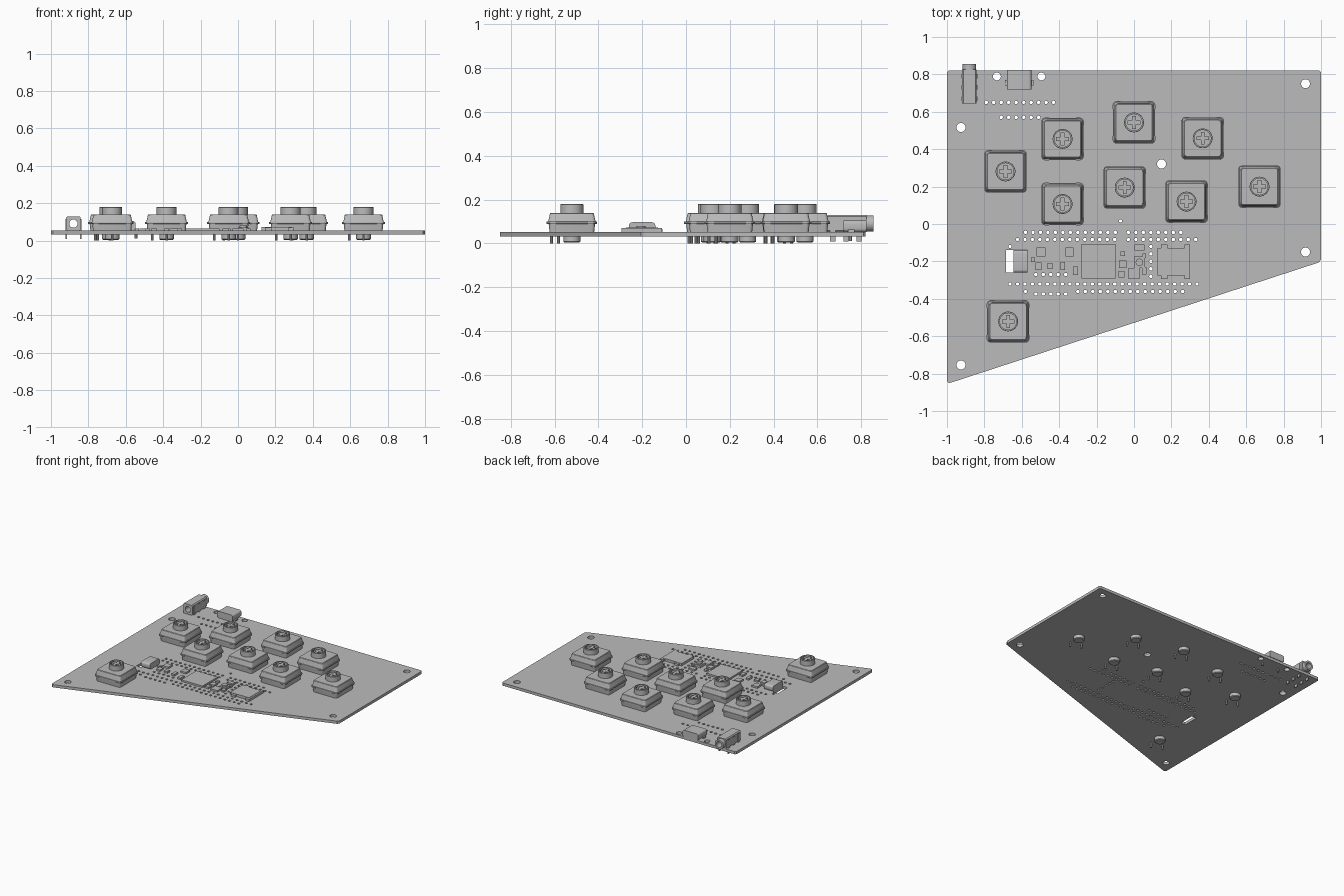
import bpy, bmesh, math
from mathutils import Matrix, Vector

cube = bpy.data.objects.get("Cube")
if cube:
    bpy.data.objects.remove(cube)

grey = bpy.data.materials.new("plain grey")
grey.use_nodes = True
COLOUR = (0.5, 0.5, 0.5, 1)
grey.diffuse_color = COLOUR
grey.node_tree.nodes["Principled BSDF"].inputs["Base Color"].default_value = COLOUR

BOTTOM, TOP = 0.032, 0.053      # circuit board faces


def place(name, mesh, at=(0, 0, 0)):
    ob = bpy.data.objects.new(name, mesh)
    ob.location = at
    bpy.context.collection.objects.link(ob)
    return ob


def finish(name, bm):
    bmesh.ops.recalc_face_normals(bm, faces=bm.faces)
    mesh = bpy.data.meshes.new(name)
    bm.to_mesh(mesh)
    bm.free()
    mesh.materials.append(grey)
    mesh.shade_smooth()
    mesh.set_sharp_from_angle(angle=math.radians(30))
    return mesh


def add_box(bm, x0, x1, y0, y1, z0, z1):
    m = Matrix.Translation(((x0 + x1) / 2, (y0 + y1) / 2, (z0 + z1) / 2))
    bmesh.ops.create_cube(bm, size=1, matrix=m @ Matrix.Diagonal((x1 - x0, y1 - y0, z1 - z0, 1)))


def add_rod(bm, x, y, r, z0, z1, sides=24):
    bmesh.ops.create_cone(bm, cap_ends=True, segments=sides, radius1=r, radius2=r,
                          depth=z1 - z0, matrix=Matrix.Translation((x, y, (z0 + z1) / 2)))


def add_loft(bm, rings, closed=False):
    """Skin equal-length loops of points; cap the ends or join last to first."""
    loops = [[bm.verts.new(p) for p in ring] for ring in rings]
    pairs = list(zip(loops, loops[1:]))
    if closed:
        pairs.append((loops[-1], loops[0]))
    else:
        bm.faces.new(loops[0])
        bm.faces.new(loops[-1])
    n = len(loops[0])
    for a, b in pairs:
        for i in range(n):
            j = (i + 1) % n
            bm.faces.new((a[i], a[j], b[j], b[i]))


def circle(x, y, r, n=24):
    return [(x + r * math.cos(math.tau * i / n), y + r * math.sin(math.tau * i / n)) for i in range(n)]


def round_square(half, z, r=0.014, steps=3):
    pts = []
    for q in range(4):
        cx, cy = [(1, 1), (-1, 1), (-1, -1), (1, -1)][q]
        for s in range(steps + 1):
            a = (q + s / steps) * math.pi / 2
            pts.append((cx * (half - r) + r * math.cos(a), cy * (half - r) + r * math.sin(a), z))
    return pts


# Circuit board: filled outline with mounting holes and rows of pin holes
curve = bpy.data.curves.new("circuit_board", "CURVE")
curve.dimensions, curve.fill_mode = "2D", "BOTH"
curve.extrude = (TOP - BOTTOM) / 2


def loop(points):
    spline = curve.splines.new("POLY")
    spline.points.add(len(points) - 1)
    for p, (x, y) in zip(spline.points, points):
        p.co = (x, y, 0, 1)
    spline.use_cyclic_u = True


loop([(-1, .81), (-.99, .82), (.99, .82), (1, .81), (1, -.19), (.99, -.205),
      (-.975, -.847), (-.99, -.85), (-1, -.84)])
for x, y in [(.917, .75), (.917, -.15), (-.925, -.754), (-.925, .516), (.147, .321)]:
    loop(circle(x, y, .024))
for x in (-.733, -.495):
    loop(circle(x, .789, .021))
loop(circle(-.072, .016, .009, 10))
loop([(-.685, -.14), (-.645, -.14), (-.645, -.26), (-.685, -.26)])
PITCH = .04
rows = [(-.58, -.045, 13), (-.03, -.045, 8), (-.623, -.083, 14), (-.03, -.083, 10),
        (-.663, -.321, 26), (-.3, -.361, 15), (-.58, -.361, 1), (-.525, -.27, 5),
        (-.525, -.374, 5), (-.79, .65, 10), (-.71, .57, 6), (-.663, -.12, 1)]
for x, y, count in rows:
    for i in range(count):
        loop(circle(x + i * PITCH, y, .0095, 10))
for i in range(5):
    loop(circle(.09, -.12 - i * PITCH, .0095, 10))
temp = bpy.data.objects.new("board_outline", curve)
bpy.context.collection.objects.link(temp)
bpy.context.view_layer.update()
board = bpy.data.meshes.new_from_object(temp.evaluated_get(bpy.context.evaluated_depsgraph_get()))
bpy.data.objects.remove(temp)
board.materials.clear()
board.materials.append(grey)
board.shade_flat()
place("circuit_board", board, (0, 0, (TOP + BOTTOM) / 2))

# Key switch body: tapered housing with a lip and side clips
bm = bmesh.new()
add_loft(bm, [round_square(h, z) for h, z in
              [(.102, TOP), (.106, .09), (.112, .091), (.112, .099), (.108, .1), (.1, .137), (.097, .14)]])
for s in (-1, 1):
    for t in (-.085, .085):
        add_box(bm, *sorted((s * .1, s * .115)), t - .012, t + .012, .09, .1)
        add_box(bm, t - .012, t + .012, *sorted((s * .1, s * .115)), .09, .1)
body = finish("switch_body", bm)

# Key stem: hollow collar around a cross
bm = bmesh.new()
add_loft(bm, [[(x, y, z) for x, y in circle(0, 0, r, 32)] for r, z in
              [(.053, .138), (.053, .178), (.051, .18), (.044, .18), (.044, .138)]], closed=True)
stem = finish("switch_stem", bm)
bm = bmesh.new()
add_box(bm, -.034, .034, -.01, .01, .138, .176)
add_box(bm, -.01, .01, -.034, .034, .138, .1758)
cross = finish("switch_cross", bm)

# Underside peg and two solder pins
bm = bmesh.new()
add_loft(bm, [[(x, y, z) for x, y in circle(0, 0, r)] for r, z in
              [(.033, .004), (.039, .009), (.039, .04)]])
peg = finish("switch_peg", bm)
bm = bmesh.new()
for x, y in [(0, -.094), (-.076, -.062)]:
    add_rod(bm, x, y, .007, 0, .04, 10)
pins = finish("switch_pins", bm)

switches = [(-.687, .281), (-.382, .455), (0, .543), (.367, .458), (-.382, .107),
            (-.05, .195), (.281, .12), (.671, .2), (-.673, -.521)]
for x, y in switches:
    for mesh in (body, stem, cross, peg, pins):
        place(mesh.name, mesh, (x, y, 0))

# Audio socket: block and round neck with a bore running right through
JX, JZ = -.88, .091


def socket_ring(y, r, square):
    pts = []
    for i in range(32):
        a = math.tau * (i + .5) / 32
        c, s = math.cos(a), math.sin(a)
        k = r / max(abs(c), abs(s)) if square else r
        pts.append((JX + k * c, y, JZ + k * s))
    return pts


bm = bmesh.new()
add_loft(bm, [socket_ring(*ring) for ring in
              [(.645, .022, False), (.645, .039, True), (.825, .039, True),
               (.825, .036, False), (.855, .036, False), (.855, .022, False)]], closed=True)
for y in (.67, .73, .79):
    for s in (-1, 1):
        add_box(bm, JX + s * .038 - .004, JX + s * .038 + .004, y - .012, y + .012, .01, .115)
place("audio_socket", finish("audio_socket", bm))

# USB sockets: rounded metal shells lying on the board
def usb(name, x0, x1, y0, y1, z1, along_x):
    bm = bmesh.new()
    add_box(bm, x0, x1, y0, y1, TOP, z1)
    axis = Vector((1, 0, 0)) if along_x else Vector((0, 1, 0))
    edges = [e for e in bm.edges
             if abs((e.verts[0].co - e.verts[1].co).normalized().dot(axis)) > .9]
    bmesh.ops.bevel(bm, geom=edges, offset=.015, segments=4, profile=.5, affect="EDGES")
    place(name, finish(name, bm))


usb("rear_usb_socket", -.68, -.548, .718, .824, .105, False)
usb("controller_usb_socket", -.645, -.57, -.26, -.14, .097, True)
bm = bmesh.new()
add_box(bm, -.69, -.538, .74, .77, TOP, .065)
for x in (-.685, -.545):
    add_rod(bm, x, .75, .008, .012, .06, 10)
place("rear_usb_feet", finish("rear_usb_feet", bm))

# Battery connector frame beside the controller
bm = bmesh.new()
add_box(bm, .126, .287, -.275, -.128, TOP, .072)
for x0, x1 in [(.145, .18), (.27, .3)]:
    add_box(bm, x0, x1, -.295, -.11, TOP, .07)
place("card_connector", finish("card_connector", bm))

# Controller chip, and small electronic components (centre and half sizes)
bm = bmesh.new()
add_box(bm, -.28, -.098, -.292, -.108, TOP, .066)
place("controller_chip", finish("controller_chip", bm))
parts = [(-.497, -.15, .024, .024), (-.345, -.15, .022, .024), (-.51, -.225, .016, .02),
         (-.45, -.225, .016, .014), (-.382, -.225, .012, .022), (-.313, -.25, .013, .024),
         (-.06, -.215, .02, .02), (.03, -.125, .026, .016), (0, -.265, .03, .03),
         (-.068, -.268, .016, .018), (.055, -.25, .012, .02), (-.06, -.16, .012, .012),
         (-.54, -.19, .012, .012), (.055, -.17, .01, .012)]
bm = bmesh.new()
for x, y, hx, hy in parts:
    add_box(bm, x - hx, x + hx, y - hy, y + hy, TOP, .066)
place("small_components", finish("small_components", bm))

# Reset button
bm = bmesh.new()
add_box(bm, 0, .058, -.235, -.175, TOP, .07)
add_rod(bm, .029, -.205, .02, .06, .08)
place("reset_button", finish("reset_button", bm))
